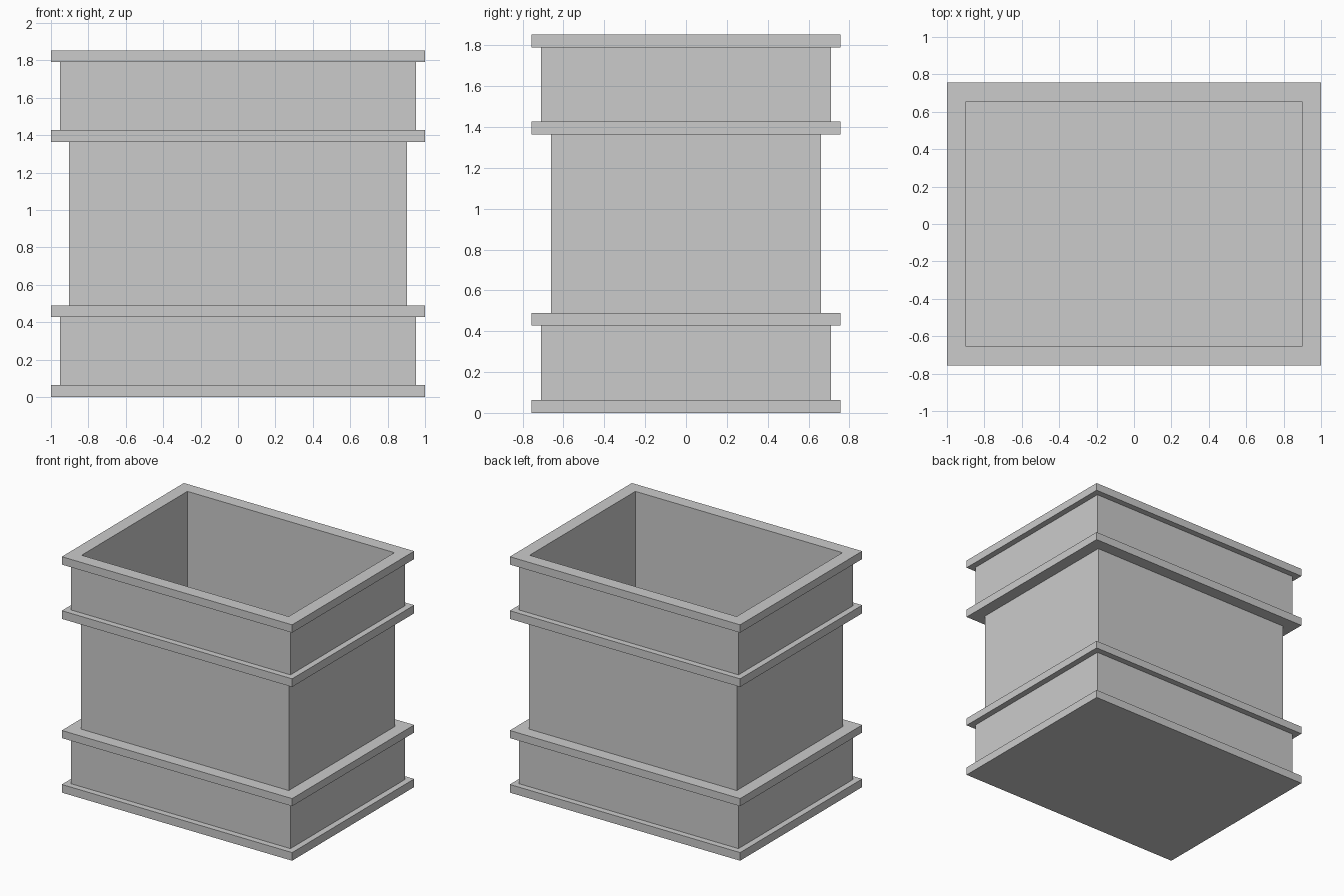
import bpy, bmesh

if "Cube" in bpy.data.objects:
    bpy.data.objects.remove(bpy.data.objects["Cube"])

HX, HY = 1.0, 0.757            # half size of the rims
RIM, BAND, BODY, INNER = 0.0, 0.048, 0.097, 0.101   # insets from the rim edge

# Stepped wall profile as (inset, z): up the outside, then down the inside
profile = [
    (RIM, 0.0), (RIM, 0.064),          # base rim
    (BAND, 0.064), (BAND, 0.428),      # lower band
    (RIM, 0.428), (RIM, 0.488),        # lower rim
    (BODY, 0.488), (BODY, 1.364),      # main body
    (RIM, 1.364), (RIM, 1.428),        # upper rim
    (BAND, 1.428), (BAND, 1.79),       # upper band
    (RIM, 1.79), (RIM, 1.852),         # top rim
    (INNER, 1.852), (INNER, 0.006),    # inner wall down to the floor
]


def rect_loft(name, points):
    """Sweep a profile around a rectangle and close both ends."""
    bm = bmesh.new()
    rings = []
    for inset, z in points:
        x, y = HX - inset, HY - inset
        rings.append([bm.verts.new((sx * x, sy * y, z))
                      for sx, sy in ((-1, -1), (1, -1), (1, 1), (-1, 1))])
    for a, b in zip(rings, rings[1:]):
        for i in range(4):
            j = (i + 1) % 4
            bm.faces.new((a[i], a[j], b[j], b[i]))
    bm.faces.new(rings[0][::-1])       # underside
    bm.faces.new(rings[-1])            # inside floor
    bmesh.ops.recalc_face_normals(bm, faces=bm.faces)
    mesh = bpy.data.meshes.new(name)
    bm.to_mesh(mesh)
    bm.free()
    obj = bpy.data.objects.new(name, mesh)
    bpy.context.collection.objects.link(obj)
    return obj


# Open-topped rectangular bin with stepped rims
rect_loft("banded_bin", profile)
